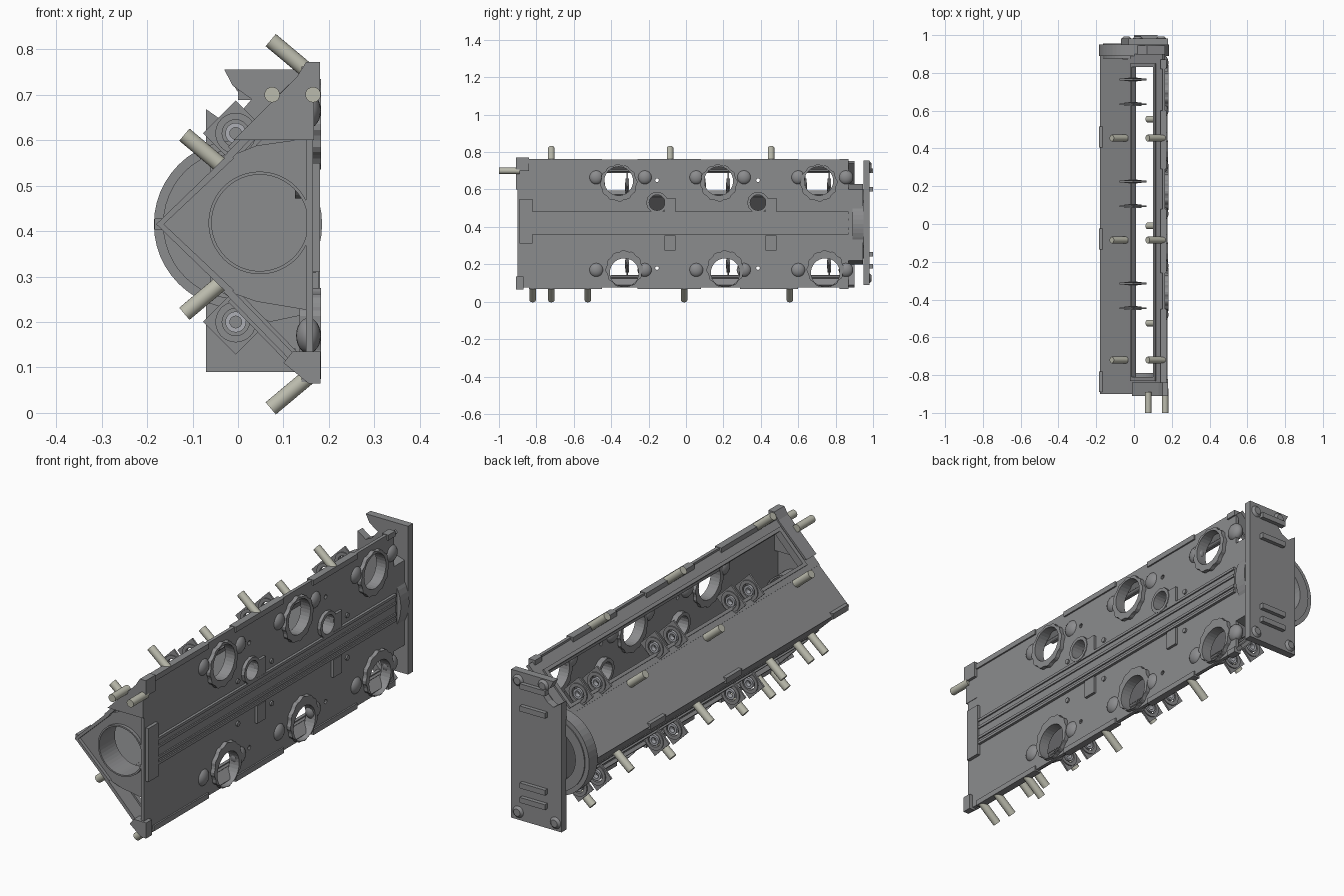
import bpy, math
from mathutils import Matrix, Vector

if "Cube" in bpy.data.objects:
    bpy.data.objects.remove(bpy.data.objects["Cube"])

ZC = 0.415  # height of the long centre line


def material(name, color):
    m = bpy.data.materials.new(name)
    m.diffuse_color = (*color, 1)
    m.use_nodes = True
    m.node_tree.nodes["Principled BSDF"].inputs["Base Color"].default_value = m.diffuse_color
    return m


STUD = material("stud_metal", (0.5, 0.5, 0.42))
BODY = material("cast_metal", (0.26, 0.262, 0.27))
BRIGHT = material("bush_metal", (0.42, 0.43, 0.46))


def flip(z, lower):
    return 2 * ZC - z if lower else z


def frame_matrix(ax, ay, az, origin=(0, 0, 0)):
    m = Matrix((ax, ay, az)).transposed().to_4x4()
    m.translation = Vector(origin)
    return m


YZ = frame_matrix((0, 1, 0), (0, 0, 1), (1, 0, 0))    # local (y, z), thick along x
XZ = frame_matrix((1, 0, 0), (0, 0, 1), (0, -1, 0))   # local (x, z), thick along y


def circle(cx, cy, r, n=32, wave=0.0):
    return [(cx + (r - wave * (i // 2 % 2)) * math.cos(math.tau * i / n),
             cy + (r - wave * (i // 2 % 2)) * math.sin(math.tau * i / n)) for i in range(n)]


def rect(x0, y0, x1, y1):
    return [(x0, y0), (x1, y0), (x1, y1), (x0, y1)]


def plate(name, loops, a, b, basis):
    """Flat plate: first loop is the outline, other loops are holes."""
    cu = bpy.data.curves.new(name, 'CURVE')
    cu.dimensions, cu.fill_mode = '2D', 'BOTH'
    cu.extrude = abs(b - a) / 2
    for pts in loops:
        s = cu.splines.new('POLY')
        s.points.add(len(pts) - 1)
        for p, (u, v) in zip(s.points, pts):
            p.co = (u, v, 0, 1)
        s.use_cyclic_u = True
    tmp = bpy.data.objects.new(name, cu)
    bpy.context.collection.objects.link(tmp)
    me = bpy.data.meshes.new_from_object(tmp.evaluated_get(bpy.context.evaluated_depsgraph_get()))
    bpy.data.objects.remove(tmp)
    me.transform(Matrix.Translation(basis.to_3x3().col[2] * ((a + b) / 2)) @ basis)
    me.shade_flat()
    ob = bpy.data.objects.new(name, me)
    bpy.context.collection.objects.link(ob)
    return ob


def plate_y(name, loops, y0, y1):
    return plate(name, loops, -y0, -y1, XZ)


def box(name, x0, x1, y0, y1, z0, z1):
    bpy.ops.mesh.primitive_cube_add(size=1, location=((x0 + x1) / 2, (y0 + y1) / 2, (z0 + z1) / 2))
    ob = bpy.context.object
    ob.name, ob.scale = name, (x1 - x0, y1 - y0, z1 - z0)
    return ob


def rod(name, p, q, r, mat=None, r2=None):
    p, q = Vector(p), Vector(q)
    bpy.ops.mesh.primitive_cone_add(vertices=20, radius1=r, radius2=r if r2 is None else r2,
                                    depth=(q - p).length, location=(p + q) / 2)
    ob = bpy.context.object
    ob.name = name
    ob.rotation_euler = (q - p).to_track_quat('Z', 'Y').to_euler()
    bpy.ops.object.shade_smooth_by_angle()
    if mat:
        ob.data.materials.append(mat)
    return ob


# Flat side wall with six ports, two oval openings and small bolt holes
ports = [(y, 0.645, 0.635) for y in (-0.36, 0.175, 0.71)] + [(y, 0.155, 0.175) for y in (-0.33, 0.21, 0.745)]
holes = [circle(y, z, 0.078) for y, z, _ in ports]
holes += [circle(y, 0.53, 0.045, 20) for y in (-0.155, 0.385)]
holes += [circle(y, z, 0.01, 10) for y in (-0.155, 0.385) for z in (0.65, 0.18)]
plate("side_wall", [rect(-0.9, 0.075, 0.87, 0.76)] + holes, 0.15, 0.165, YZ)

# Scalloped port rings and domed bolt bosses
for y, z, zr in ports:
    plate("port_ring", [circle(y, zr, 0.1, 48, 0.005), circle(y, z, 0.077)], 0.135, 0.183, YZ)
for y in (-0.48, -0.22, 0.055, 0.31, 0.6, 0.855):
    for z in (0.665, 0.17):
        bpy.ops.mesh.primitive_uv_sphere_add(segments=20, ring_count=12, radius=0.039, location=(0.155, y, z))
        bpy.context.object.name = "bolt_boss"
        bpy.context.object.scale.x = 0.7
        bpy.ops.object.shade_smooth_by_angle()

# Oval opening collars
for y in (-0.155, 0.385):
    plate("opening_collar", [circle(y, 0.53, 0.058, 12), circle(y, 0.53, 0.042, 20)], 0.125, 0.18, YZ)

# Wall centre rib, pads and rims
box("centre_rib", 0.16, 0.172, -0.85, 0.87, 0.36, 0.48)
for z in (0.365, 0.39, 0.44, 0.475):
    box("rib_line", 0.168, 0.178, -0.82, 0.87, z - 0.006, z + 0.006)
for low in (False, True):
    for y in (-0.085, 0.455):
        z = flip(0.515, low)
        box("wall_pad", 0.16, 0.177, y - 0.03, y + 0.03, z - 0.04, z + 0.04)
    for y in (-0.24, 0.0, 0.535):
        z = flip(0.51, low)
        rod("wall_rivet", (0.16, y, z), (0.172, y, z), 0.011)
    for y0, y1 in ((-0.84, -0.45), (-0.26, 0.08), (0.29, 0.6), (0.82, 0.87)):
        z = flip(0.75, low)
        box("wall_edge", 0.14, 0.172, y0, y1, z - 0.012, z + 0.012)
box("front_wall_pad", 0.15, 0.18, -0.89, -0.82, 0.31, 0.55)

# Sloped solid faces forming the V back
V = [(-0.02, 0.57), (-0.18, ZC), (-0.02, 0.26), (-0.009, 0.27), (-0.163, ZC), (-0.009, 0.56)]
plate_y("v_shell", [V], -0.9, 0.89)
for y in (-0.835, -0.08, 0.46):
    box("ridge_pad", -0.184, -0.165, y - 0.055, y + 0.055, 0.402, 0.428)

# Open window frames on both slopes, with a raised lip
A, B = Vector((-0.03, 0, 0.56)), Vector((0.155, 0, 0.75))
L = (B - A).length
for low in (False, True):
    a = Vector((A.x, 0, flip(A.z, low)))
    b = Vector((B.x, 0, flip(B.z, low)))
    u = (b - a).normalized()
    n = Vector((-abs(u.z), 0, -u.x if low else u.x))
    m = frame_matrix((0, 1, 0), u, n, a)
    plate("window_frame", [rect(-0.9, 0, 0.9, L), rect(-0.81, 0.038, 0.83, 0.2)], -0.012, 0.004, m)
    plate("window_lip", [rect(-0.83, 0.024, 0.85, 0.215), rect(-0.81, 0.038, 0.83, 0.2)], -0.02, 0.012, m)
    z = flip(0.70, low)
    box("inner_rail", 0.112, 0.127, -0.4, 0.83, z - 0.012, z + 0.012)

    # Cover studs square to the slope
    ys = (-0.82, -0.72, -0.525, -0.01, 0.555) if low else (-0.72, -0.085, 0.455)
    for y in ys:
        for x, zz in ((0.14, 0.763), (-0.05, 0.555)):
            p = Vector((x, y, flip(zz, low)))
            d = Vector((0.068, 0, 0.057 if low else -0.057))
            rod("cover_stud", p + d * 0.25, p - d, 0.0175, STUD)

    # Thin diamond brackets with round collars, three groups per bank
    z = 0.2 if low else 0.615
    for y0 in (-0.38, 0.16, 0.70):
        for dy in (-0.065, 0.065):
            y = y0 + dy
            plate_y("diamond_bracket", [circle(-0.005, z, 0.072, 4), circle(-0.005, z, 0.03, 20)], y - 0.004, y + 0.004)
            plate_y("bracket_collar", [circle(-0.005, z, 0.045, 24), circle(-0.005, z, 0.03, 20)], y - 0.009, y + 0.009)
            bush = plate_y("bracket_bush", [circle(-0.005, z, 0.023, 20), circle(-0.005, z, 0.013, 16)], y - 0.011, y + 0.011)
            bush.data.materials.clear()
            bush.data.materials.append(BRIGHT)

# Front end: cap with round mouth and tube
CAP = [(-0.178, ZC), (-0.03, 0.56), (0.04, 0.588), (0.16, 0.605), (0.16, 0.225), (0.04, 0.245), (-0.03, 0.27)]
plate_y("front_cap", [CAP, circle(0.048, 0.418, 0.108, 48)], -0.885, -0.865)
plate_y("front_tube", [circle(0.048, 0.418, 0.113, 48), circle(0.048, 0.418, 0.106, 48)], -0.9, -0.79)

# Front corner blocks and their two forward studs
plate_y("front_top_block", [[(-0.01, 0.6), (0.167, 0.6), (0.167, 0.7), (0.18, 0.7), (0.18, 0.772), (0.15, 0.772), (0.13, 0.74)]],
        -0.91, -0.84)
plate_y("front_bottom_block", [[(0.12, 0.135), (0.182, 0.135), (0.182, 0.065), (0.155, 0.065), (0.1, 0.11)]], -0.91, -0.87)
for x in (0.075, 0.165):
    rod("front_stud", (x, -1.0, 0.70), (x, -0.89, 0.70), 0.017, STUD)

# Rear end: round ring, spacer and end plate
plate_y("rear_ring", [circle(0.0, ZC, 0.185, 48), circle(0.0, ZC, 0.135, 40)], 0.89, 0.95)
plate_y("rear_ring_lip", [circle(0.0, ZC, 0.165, 48), circle(0.0, ZC, 0.12, 40)], 0.875, 0.955)
plate_y("rear_spacer", [[(-0.06, 0.55), (0.07, 0.63), (0.165, 0.6), (0.165, 0.22), (0.07, 0.2), (-0.06, 0.28)]], 0.87, 0.945)
END = [(-0.07, 0.09), (0.18, 0.09), (0.18, 0.755), (-0.03, 0.755), (-0.012, 0.72), (0.03, 0.69), (0.0, 0.655),
       (-0.03, 0.64), (-0.07, 0.668)]
plate_y("rear_plate", [END], 0.948, 0.982)

# End plate fixings: long bars and corner bosses
for z in (0.19, 0.255, 0.60, 0.70):
    box("rear_bar", 0.0, 0.125, 0.975, 1.0, z - 0.012, z + 0.012)
for x, z in ((-0.04, 0.125), (0.145, 0.125), (0.145, 0.715), (0.02, 0.725)):
    rod("rear_boss", (x, 0.98, z), (x, 0.992, z), 0.028, None, 0.016)

# Dark cast finish on everything else
for ob in bpy.data.objects:
    if not ob.data.materials:
        ob.data.materials.append(BODY)
